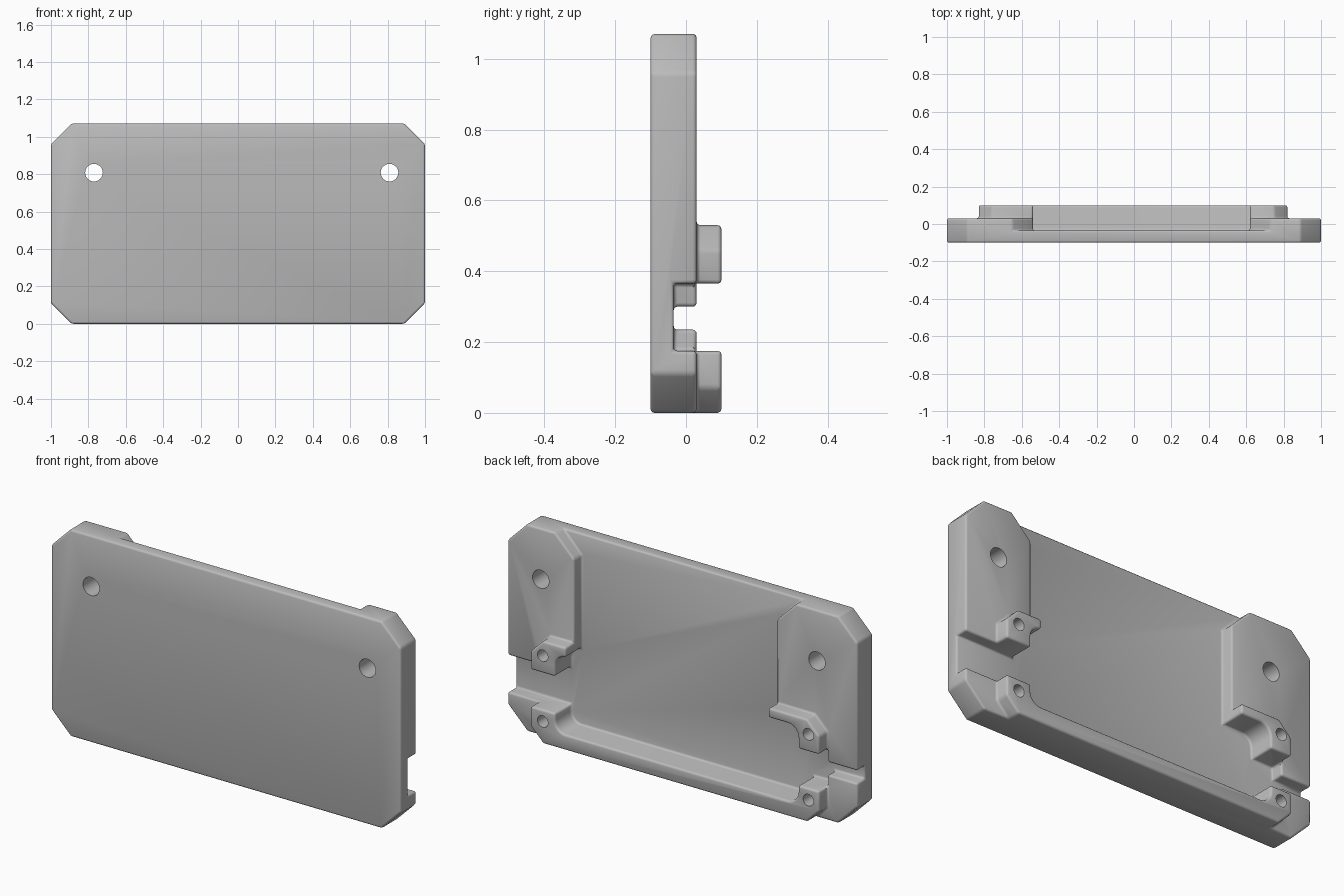
import bpy, bmesh, math

cube = bpy.data.objects.get("Cube")
if cube:
    bpy.data.objects.remove(cube, do_unlink=True)

grey = bpy.data.materials.new("plain_grey")
grey.use_nodes = True
GREY = (0.5, 0.5, 0.5, 1)
grey.diffuse_color = GREY
grey.node_tree.nodes["Principled BSDF"].inputs["Base Color"].default_value = GREY


def prism(name, outline, y0, y1):
    """Extrude an (x, z) outline from y0 to y1."""
    bm = bmesh.new()
    face = bm.faces.new([bm.verts.new((x, y0, z)) for x, z in outline])
    ext = bmesh.ops.extrude_face_region(bm, geom=[face])["geom"]
    moved = [v for v in ext if isinstance(v, bmesh.types.BMVert)]
    bmesh.ops.translate(bm, verts=moved, vec=(0, y1 - y0, 0))
    bmesh.ops.recalc_face_normals(bm, faces=bm.faces)
    mesh = bpy.data.meshes.new(name)
    bm.to_mesh(mesh)
    bm.free()
    mesh.materials.append(grey)
    ob = bpy.data.objects.new(name, mesh)
    bpy.context.collection.objects.link(ob)
    return ob


def rounded(x0, x1, z0, z1, r, steps):
    """Rectangle with its corners cut (steps=1) or rounded."""
    pts = []
    corners = [(x1 - r, z1 - r), (x0 + r, z1 - r), (x0 + r, z0 + r), (x1 - r, z0 + r)]
    for i, (cx, cz) in enumerate(corners):
        for k in range(steps + 1):
            a = math.pi / 2 * (i + k / steps)
            pts.append((cx + r * math.cos(a), cz + r * math.sin(a)))
    return pts


def box(x0, x1, z0, z1):
    return [(x0, z0), (x1, z0), (x1, z1), (x0, z1)]


def circle(cx, cz, r, n=32):
    return [(cx + r * math.cos(k * math.tau / n), cz + r * math.sin(k * math.tau / n))
            for k in range(n)]


def apply(ob, mod):
    bpy.context.view_layer.objects.active = ob
    bpy.ops.object.modifier_apply(modifier=mod.name)


def combine(ob, other, operation):
    mod = ob.modifiers.new("bool", "BOOLEAN")
    mod.operation, mod.solver, mod.object = operation, "EXACT", other
    apply(ob, mod)
    bpy.data.objects.remove(other, do_unlink=True)


BACK, FLOOR, PROUD, OUT = 0.03, -0.035, 0.10, 0.3

# Chamfered plate with a raised clamp frame on the lower back
plate = prism("mounting_plate", rounded(-1, 1, 0, 1.07, 0.11, 1), -0.10, BACK)
frame = prism("clamp_frame", rounded(-0.83, 0.82, 0, 0.53, 0.07, 1), -0.06, PROUD)
combine(plate, frame, "UNION")

# Recess between the two upper pads, flaring at the open top
flare = [(-0.54, 0.3), (0.62, 0.3), (0.62, 0.96), (0.82, 1.16), (-0.74, 1.16), (-0.54, 0.96)]
cuts = [
    flare,
    rounded(-0.71, 0.68, 0.08, 0.48, 0.06, 6),   # rounded pocket inside the frame
    box(-0.83, 1.2, 0.175, 0.365),               # wide side slot
    box(-1.2, -0.5, 0.235, 0.30),                # narrow side slot
]
for outline in cuts:
    combine(plate, prism("recess_cutter", outline, FLOOR, OUT), "DIFFERENCE")

# Merge leftover slivers, then soften the edges
bm = bmesh.new()
bm.from_mesh(plate.data)
bmesh.ops.remove_doubles(bm, verts=bm.verts, dist=0.0005)
bmesh.ops.dissolve_limit(bm, angle_limit=0.01, verts=bm.verts, edges=bm.edges)
bm.to_mesh(plate.data)
bm.free()
bevel = plate.modifiers.new("soft_edges", "BEVEL")
bevel.width, bevel.segments = 0.011, 3
bevel.limit_method, bevel.angle_limit = "ANGLE", math.radians(40)
apply(plate, bevel)

# Through holes in the plate and blind screw holes in the four bosses
for x in (-0.77, 0.81):
    combine(plate, prism("hole_cutter", circle(x, 0.808, 0.047), -OUT, OUT), "DIFFERENCE")
for x in (-0.77, 0.75):
    for z in (0.115, 0.455):
        combine(plate, prism("hole_cutter", circle(x, z, 0.03), -0.03, OUT), "DIFFERENCE")

bpy.ops.object.select_all(action="DESELECT")
plate.select_set(True)
bpy.context.view_layer.objects.active = plate
bpy.ops.object.shade_smooth_by_angle(angle=math.radians(35))
